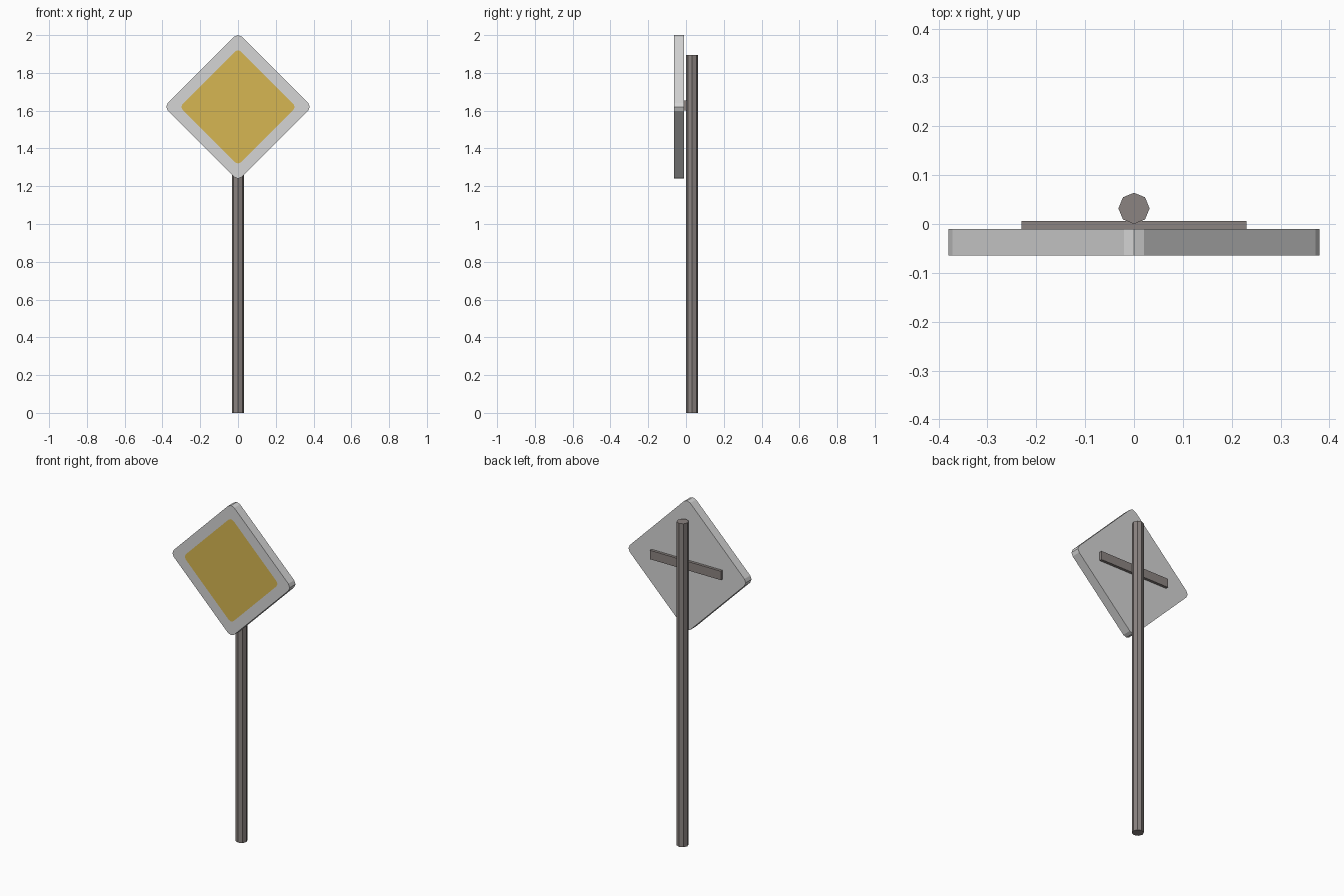
import bpy, bmesh, math

if "Cube" in bpy.data.objects:
    bpy.data.objects.remove(bpy.data.objects["Cube"])


def material(name, rgb):
    m = bpy.data.materials.new(name)
    m.diffuse_color = (*rgb, 1.0)
    m.use_nodes = True
    m.node_tree.nodes["Principled BSDF"].inputs["Base Color"].default_value = m.diffuse_color
    return m


GREY = material("light grey", (0.66, 0.66, 0.66))
YELLOW = material("sign yellow", (0.67, 0.47, 0.085))
METAL = material("dark metal", (0.26, 0.23, 0.22))


def finish(bm, name, mats):
    bmesh.ops.recalc_face_normals(bm, faces=bm.faces)
    me = bpy.data.meshes.new(name)
    bm.to_mesh(me)
    bm.free()
    for m in mats:
        me.materials.append(m)
    ob = bpy.data.objects.new(name, me)
    bpy.context.collection.objects.link(ob)
    return ob


def diamond(bm, tip, r, y, zc):
    """Ring of vertices: diamond with each corner rounded by two segments."""
    ring = []
    for k in range(4):
        a = k * math.pi / 2
        for d in (-math.pi / 4, 0, math.pi / 4):
            c = tip - r  # centre of the corner arc
            x = c * math.cos(a) + r * math.cos(a + d)
            z = c * math.sin(a) + r * math.sin(a + d)
            ring.append(bm.verts.new((x, y, zc + z)))
    return ring


def bridge(bm, a, b):
    n = len(a)
    for i in range(n):
        bm.faces.new((a[i], a[(i + 1) % n], b[(i + 1) % n], b[i]))


# Sign plate: rounded diamond slab with a yellow field set in the front face
bm = bmesh.new()
back = diamond(bm, 0.38, 0.029, -0.01, 1.62)
front = diamond(bm, 0.38, 0.029, -0.064, 1.62)
field = diamond(bm, 0.30, 0.022, -0.064, 1.62)
bm.faces.new(back)
bridge(bm, back, front)
bridge(bm, front, field)
bm.faces.new(field).material_index = 1
finish(bm, "sign_plate", [GREY, YELLOW])

# Post: eight-sided, corners on the axes
bm = bmesh.new()
bmesh.ops.create_cone(bm, cap_ends=True, segments=8, radius1=0.032,
                      radius2=0.032, depth=1.895)
bmesh.ops.translate(bm, verts=bm.verts, vec=(0, 0.032, 1.895 / 2))
finish(bm, "post", [METAL])

# Mounting bar between plate and post
bm = bmesh.new()
bmesh.ops.create_cube(bm, size=1)
bmesh.ops.scale(bm, verts=bm.verts, vec=(0.46, 0.016, 0.052))
bmesh.ops.translate(bm, verts=bm.verts, vec=(0, -0.002, 1.628))
finish(bm, "mounting_bar", [METAL])
